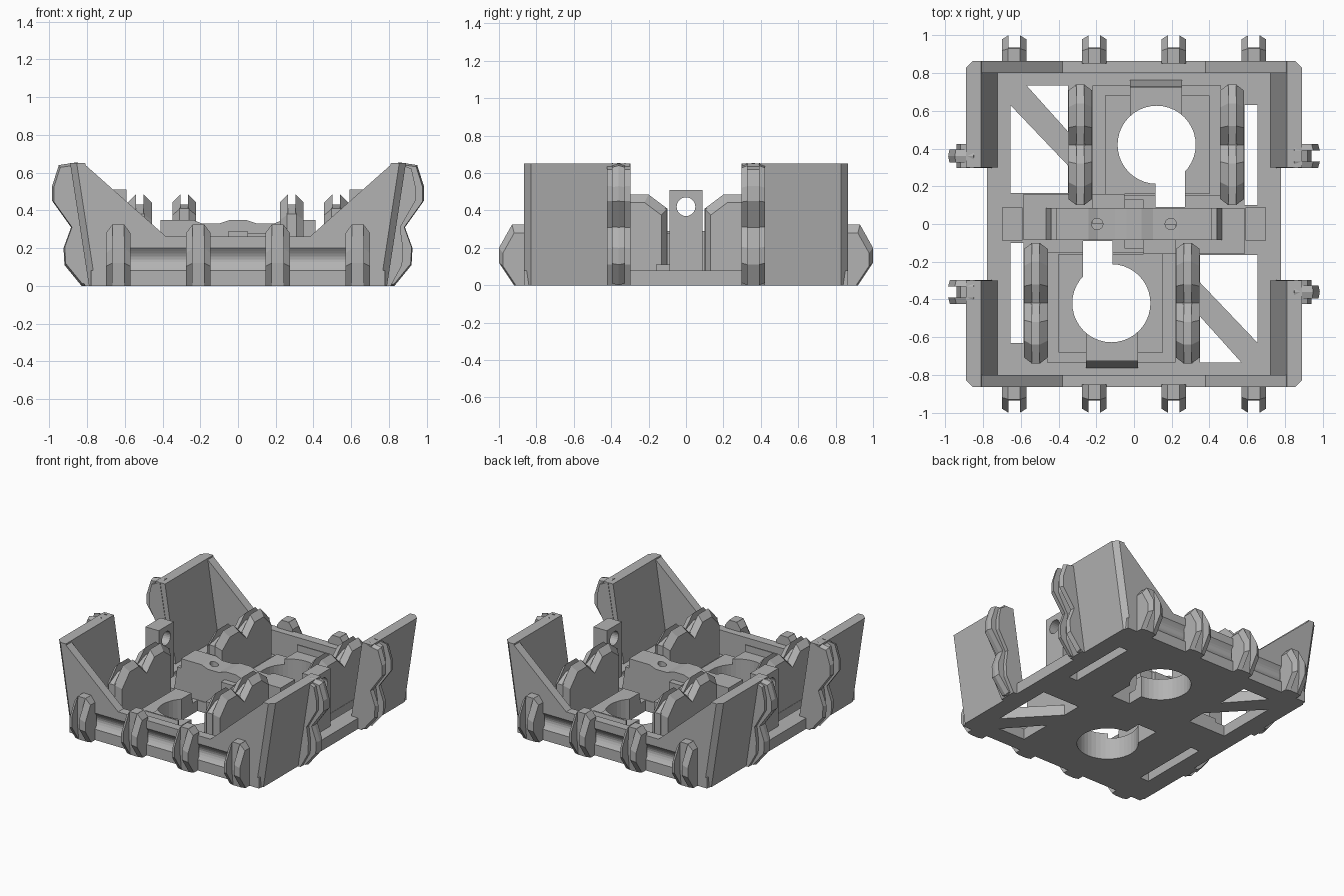
import bpy, bmesh, math
from mathutils import Vector

old = bpy.data.objects.get("Cube")
if old:
    bpy.data.objects.remove(old, do_unlink=True)

grey = bpy.data.materials.new("plain_grey")
grey.use_nodes = True
COLOUR = (0.45, 0.45, 0.45, 1)
grey.diffuse_color = COLOUR
grey.node_tree.nodes["Principled BSDF"].inputs["Base Color"].default_value = COLOUR


def prism(name, pts, axis, a, b, taper=1.0, pivot=(0, 0)):
    """Extrude a 2D outline along an axis from a to b; the b cap may shrink to a pivot."""
    def place(p, t):
        u, v = p
        return {"x": (t, u, v), "y": (u, t, v), "z": (u, v, t)}[axis]
    small = [(pivot[0] + (u - pivot[0]) * taper, pivot[1] + (v - pivot[1]) * taper)
             for u, v in pts]
    bm = bmesh.new()
    lo = [bm.verts.new(place(p, a)) for p in pts]
    hi = [bm.verts.new(place(p, b)) for p in small]
    bm.faces.new(lo)
    bm.faces.new(hi)
    n = len(pts)
    for i in range(n):
        j = (i + 1) % n
        bm.faces.new((lo[i], lo[j], hi[j], hi[i]))
    bmesh.ops.recalc_face_normals(bm, faces=bm.faces)
    mesh = bpy.data.meshes.new(name)
    bm.to_mesh(mesh)
    bm.free()
    mesh.materials.append(grey)
    ob = bpy.data.objects.new(name, mesh)
    bpy.context.scene.collection.objects.link(ob)
    return ob


def box(name, x0, x1, y0, y1, z0, z1):
    return prism(name, [(x0, y0), (x1, y0), (x1, y1), (x0, y1)], "z", z0, z1)


def circle(u, v, r, n=40):
    return [(u + r * math.cos(2 * math.pi * i / n), v + r * math.sin(2 * math.pi * i / n))
            for i in range(n)]


def twin(ob):
    """Copy a part half a turn around the vertical axis."""
    other = ob.copy()
    other.name = ob.name + "_opposite"
    other.rotation_euler.z = math.pi
    bpy.context.scene.collection.objects.link(other)
    return other


def cut(ob, cutters):
    """Subtract helper solids and remove them."""
    for c in cutters:
        c.hide_render = True
        m = ob.modifiers.new("cut", "BOOLEAN")
        m.operation, m.solver, m.object = "DIFFERENCE", "EXACT", c
    bpy.context.view_layer.update()
    deps = bpy.context.evaluated_depsgraph_get()
    mesh = bpy.data.meshes.new_from_object(ob.evaluated_get(deps))
    ob.modifiers.clear()
    ob.data = mesh
    for c in cutters:
        bpy.data.objects.remove(c, do_unlink=True)
    return ob


def motor_cutters():
    return [prism("hole_cutter", circle(0.12, 0.42, 0.207), "z", -0.1, 0.5),
            box("key_cutter", 0.115, 0.27, 0.09, 0.35, -0.1, 0.5)]


# floor plate with round keyholes, side slots and braced triangular openings
base = box("base_plate", -0.78, 0.78, -0.865, 0.865, 0, 0.08)
cutters = motor_cutters()
cutters += [
    prism("upper_cutter", [(-0.57, 0.735), (-0.35, 0.735), (-0.35, 0.49)], "z", -0.1, 0.3),
    prism("lower_cutter", [(-0.655, 0.63), (-0.655, 0.165), (-0.35, 0.165), (-0.35, 0.31)],
          "z", -0.1, 0.3),
    box("slot_cutter", 0.585, 0.655, 0.1, 0.63, -0.1, 0.3)]
cutters += [twin(c) for c in cutters]
cut(base, cutters)

# end wall with a hollow outer face, and sloping gussets at its corners
hollow = [(0.865 - 0.03 * math.sin(math.pi * i / 8), 0.08 + 0.12 * i / 8) for i in range(9)]
twin(prism("end_wall", [(0.80, 0), (0.865, 0)] + hollow + [(0.865, 0.26), (0.80, 0.26)],
           "x", -0.72, 0.72))
for s in (-1, 1):
    twin(prism("wall_gusset", [(s * x, z) for x, z in
               ((0.38, 0.26), (0.82, 0.65), (0.85, 0.65), (0.755, 0), (0.70, 0), (0.70, 0.26))],
               "y", 0.80, 0.865))

# leaning side panels with a chamfered outer corner
for s in (-1, 1):
    panel = prism("side_panel", [(0.71, s * 0.3), (0.79, s * 0.3), (0.79, s * 0.83),
                                 (0.755, s * 0.865), (0.71, s * 0.865)], "z", 0, 0.65)
    for v in panel.data.vertices:
        if v.co.z > 0.5:
            v.co.x += 0.1
    twin(panel)

# end clips: paired prongs around a recessed core
LUG = [(0.85, 0), (0.92, 0), (1.0, 0.12), (1.0, 0.2), (0.93, 0.325), (0.85, 0.325)]
for x in (-0.635, -0.21, 0.21, 0.635):
    twin(prism("end_clip_core", [(min(u, 0.935), v) for u, v in LUG], "x", x - 0.032, x + 0.032))
    for s in (-1, 1):
        twin(prism("end_clip_prong", LUG, "x", x + s * 0.031, x + s * 0.065, 0.86, (0.85, 0)))

# side clips: double humps, forked on one half and tongued on the other
HUMPS = [(0.74, 0), (0.83, 0), (0.92, 0.11), (0.925, 0.2), (0.885, 0.31),
         (0.985, 0.45), (0.985, 0.53), (0.95, 0.64), (0.85, 0.655)]
core = [(0.74, 0), (0.81, 0), (0.87, 0.11), (0.875, 0.2), (0.86, 0.31),
        (0.94, 0.45), (0.94, 0.53), (0.92, 0.62), (0.85, 0.65)]
for y in (-0.36, 0.36):
    twin(prism("side_clip_core", core, "y", y - 0.063, y + 0.063))
for s in (-1, 1):
    twin(prism("side_clip_prong", HUMPS, "y", 0.36 + s * 0.03, 0.36 + s * 0.063,
               0.96, (0.76, 0.33)))
    twin(prism("side_clip_tongue", HUMPS, "y", -0.36, -0.36 + s * 0.035, 0.97, (0.76, 0.33)))

# upright inner brackets with two humps each
BRACKET = [(0.1, 0.06), (0.1, 0.41), (0.2, 0.485), (0.32, 0.485), (0.42, 0.39),
           (0.52, 0.485), (0.64, 0.485), (0.74, 0.38), (0.74, 0.06)]
for x in (-0.285, 0.52):
    twin(prism("bracket_core", [(y, min(z, 0.43)) for y, z in BRACKET], "x",
               x - 0.025, x + 0.025))
    for s in (-1, 1):
        twin(prism("bracket_plate", BRACKET, "x", x + s * 0.02, x + s * 0.063,
                   0.9, (0.42, 0.06)))

# stepped collar around the round opening
for name, x0, x1, y0, y1, z in (("collar_step", -0.22, 0.46, 0.15, 0.735, 0.11),
                                ("collar_rim", -0.155, 0.40, 0.16, 0.68, 0.16)):
    twin(cut(box(name, x0, x1, y0, y1, 0.07, z), motor_cutters()))
twin(cut(box("motor_cradle", -0.02, 0.255, 0.55, 0.735, 0.07, 0.2), motor_cutters()))
twin(prism("cradle_stop", [(0.72, 0.07), (0.765, 0.07), (0.73, 0.25), (0.72, 0.25)],
           "x", -0.02, 0.255))

# low decks and end posts with axle holes
twin(box("deck", -0.585, -0.2, -0.085, 0.16, 0.05, 0.11))
post = box("axle_post", 0.59, 0.70, -0.088, 0.088, 0, 0.51)
twin(cut(post, [prism("axle_cutter", circle(0, 0.42, 0.05, 24), "x", 0.4, 0.9)]))

# central bridge with a rippled top and two screw holes
TOP = [(0.41, 0.35), (0.24, 0.35), (0.19, 0.33), (0.10, 0.33), (0.04, 0.35)]
outline = ([(-0.47, 0.08), (0.47, 0.08), (0.44, 0.28), (0.41, 0.28)] + TOP
           + [(-x, z) for x, z in reversed(TOP)] + [(-0.41, 0.28), (-0.44, 0.28)])
bridge = prism("centre_bridge", outline, "y", -0.085, 0.085)
cut(bridge, [prism("screw_cutter", circle(x, 0, 0.03, 20), "z", 0.2, 0.6)
             for x in (-0.195, 0.195)])
twin(box("bridge_step", 0.05, 0.22, -0.16, 0, 0.07, 0.28))
twin(box("bridge_rib", -0.05, 0.05, -0.13, 0, 0.07, 0.29))
